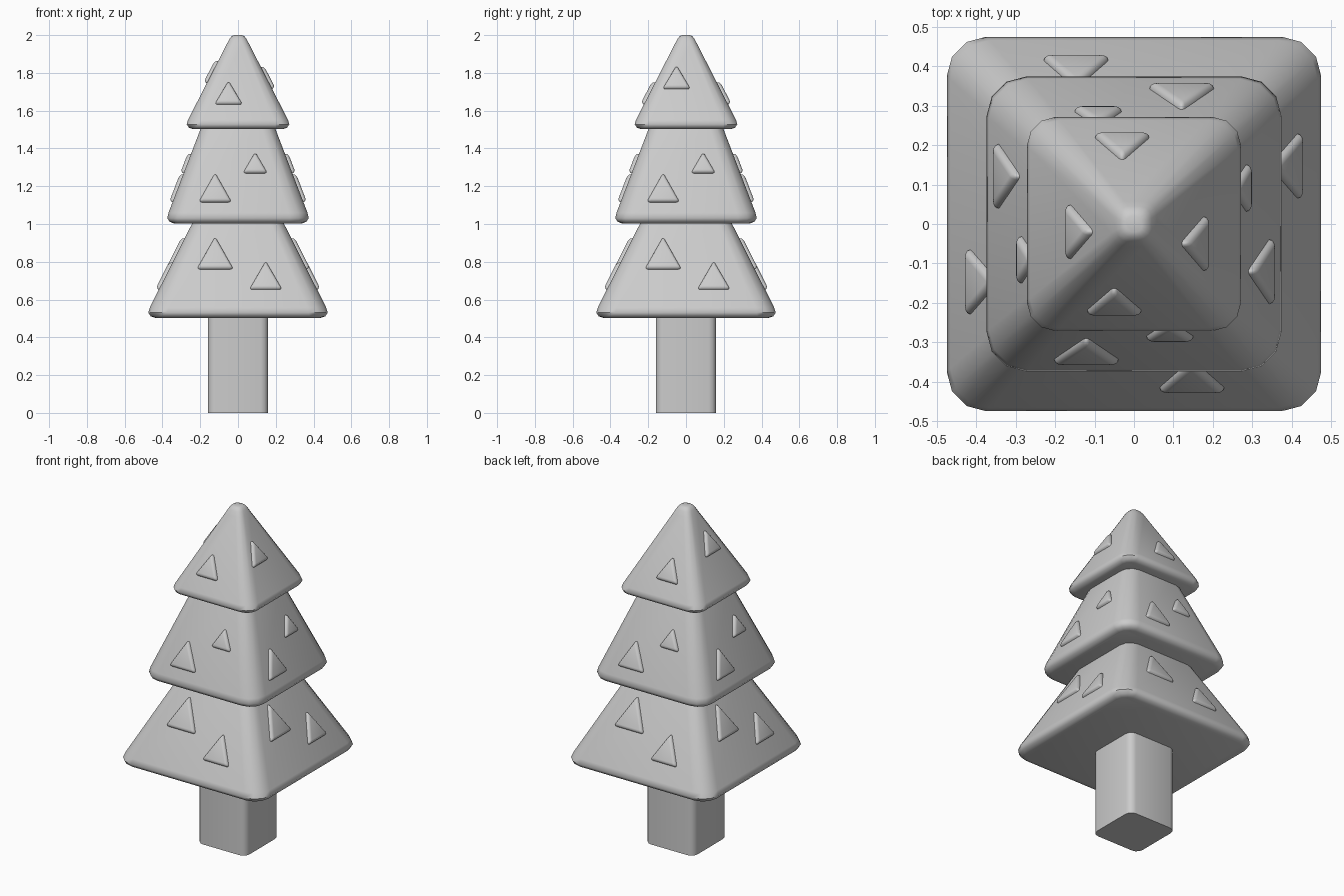
import bpy, bmesh
from math import sin, cos, pi
from mathutils import Matrix, Vector

if "Cube" in bpy.data.objects:
    bpy.data.objects.remove(bpy.data.objects["Cube"])


def finish(bm, name, angle=0.9):
    bmesh.ops.recalc_face_normals(bm, faces=bm.faces)
    me = bpy.data.meshes.new(name)
    bm.to_mesh(me)
    bm.free()
    ob = bpy.data.objects.new(name, me)
    bpy.context.collection.objects.link(ob)
    bpy.ops.object.select_all(action='DESELECT')
    ob.select_set(True)
    bpy.context.view_layer.objects.active = ob
    bpy.ops.object.shade_smooth_by_angle(angle=angle)
    return ob


def rounded_stack(name, profile, seg=3):
    """Loft rounded squares: profile rows are (z, half width, corner radius)."""
    bm = bmesh.new()
    rings = []
    for z, h, r in profile:
        ring = []
        for q in range(4):
            mid = pi / 4 + q * pi / 2
            sx, sy = (1 if cos(mid) > 0 else -1), (1 if sin(mid) > 0 else -1)
            for i in range(seg + 1):
                a = q * pi / 2 + i / seg * pi / 2
                ring.append(bm.verts.new((sx * (h - r) + r * cos(a),
                                          sy * (h - r) + r * sin(a), z)))
        rings.append(ring)
    n = len(rings[0])
    for lo, hi in zip(rings, rings[1:]):
        for i in range(n):
            j = (i + 1) % n
            bm.faces.new((lo[i], lo[j], hi[j], hi[i]))
    bm.faces.new(rings[0])
    bm.faces.new(rings[-1])
    return finish(bm, name)


def needle_patch(name, line, side, u0, u1, z0, z1):
    """Raised rounded triangle on the sloping face; side counts quarter turns from the front."""
    (za, ha), (zb, hb) = line
    slope = (ha - hb) / (zb - za)
    up = Vector((0, slope, 1)).normalized()
    out = Vector((0, -1, slope)).normalized()

    def surf(u, z):
        return Vector((u, -(ha - slope * (z - za)), z))

    g = 0.011
    tri = [surf(u0 - g, z0), surf(u1 + g, z0), surf((u0 + u1) / 2, z1 + g)]
    bm = bmesh.new()
    low = [bm.verts.new(p - out * 0.03) for p in tri]
    top = [bm.verts.new(p + out * 0.017) for p in tri]
    for i in range(3):
        j = (i + 1) % 3
        bm.faces.new((low[i], low[j], top[j], top[i]))
    bm.faces.new(low)
    bm.faces.new(top)
    bmesh.ops.bevel(bm, geom=[e for e in bm.edges if not all(v in low for v in e.verts)],
                    offset=0.017, segments=3, profile=0.5, affect='EDGES')
    bm.transform(Matrix.Rotation(side * pi / 2, 4, 'Z'))
    finish(bm, name)


# trunk
rounded_stack("trunk", [(0, 0.16, 0.04), (0.53, 0.16, 0.04)])

# foliage tiers
rounded_stack("lower_tier", [(0.502, 0.435, 0.06), (0.511, 0.462, 0.085), (0.531, 0.475, 0.1),
                             (0.56, 0.466, 0.1), (1.03, 0.229, 0.07)])
rounded_stack("middle_tier", [(1.002, 0.335, 0.06), (1.011, 0.361, 0.085), (1.031, 0.374, 0.1),
                              (1.06, 0.368, 0.1), (1.53, 0.188, 0.07)])
rounded_stack("upper_tier", [(1.502, 0.238, 0.045), (1.51, 0.26, 0.06), (1.528, 0.272, 0.075),
                             (1.553, 0.264, 0.075), (1.955, 0.058, 0.035), (1.98, 0.045, 0.03),
                             (1.995, 0.033, 0.024), (2.0, 0.02, 0.015)])

# raised triangles, repeated on the four sides
lower = ((0.56, 0.466), (1.03, 0.229))
middle = ((1.06, 0.368), (1.53, 0.188))
upper = ((1.553, 0.264), (1.955, 0.058))
for s in range(4):
    needle_patch(f"lower_patch_a_{s}", lower, s, -0.208, -0.034, 0.76, 0.922)
    needle_patch(f"lower_patch_b_{s}", lower, s, 0.07, 0.224, 0.652, 0.793)
    needle_patch(f"middle_patch_a_{s}", middle, s, -0.198, -0.044, 1.115, 1.26)
    needle_patch(f"middle_patch_b_{s}", middle, s, 0.036, 0.146, 1.268, 1.37)
# upper tier patches differ a little per side: front, right, back, left
for s, (u, z) in enumerate([(-0.05, 1.632), (-0.05, 1.714), (0.03, 1.632), (0.02, 1.745)]):
    needle_patch(f"upper_patch_{s}", upper, s, u - 0.064, u + 0.064, z, z + 0.115)
